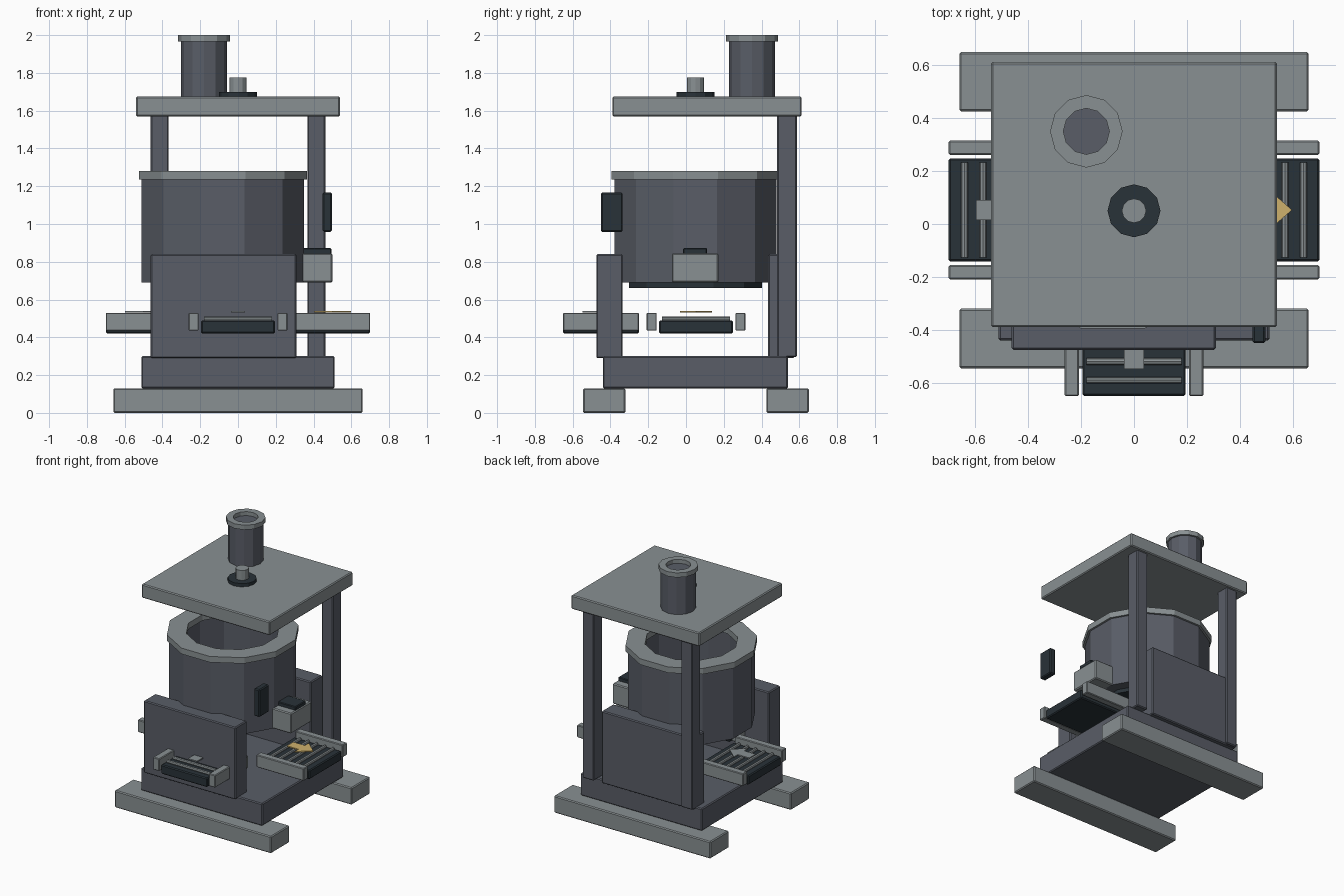
import bpy, bmesh, math
from mathutils import Matrix, Vector

if "Cube" in bpy.data.objects:
    bpy.data.objects.remove(bpy.data.objects["Cube"])


def material(name, rgb):
    m = bpy.data.materials.new(name)
    m.use_nodes = True
    m.diffuse_color = (*rgb, 1)
    bsdf = next(n for n in m.node_tree.nodes if n.type == "BSDF_PRINCIPLED")
    bsdf.inputs["Base Color"].default_value = (*rgb, 1)
    bsdf.inputs["Roughness"].default_value = 0.7
    return m


LIGHT = material("light_grey", (0.25, 0.28, 0.29))
STEEL = material("steel_grey", (0.10, 0.11, 0.135))
DARK = material("near_black", (0.022, 0.032, 0.04))
GOLD = material("dull_yellow", (0.62, 0.44, 0.15))


def finish(name, bm, mat, matrix=Matrix(), bevel=0):
    bmesh.ops.recalc_face_normals(bm, faces=bm.faces)
    mesh = bpy.data.meshes.new(name)
    bm.to_mesh(mesh)
    bm.free()
    mesh.materials.append(mat)
    ob = bpy.data.objects.new(name, mesh)
    ob.matrix_world = matrix
    bpy.context.collection.objects.link(ob)
    if bevel:
        mod = ob.modifiers.new("edge_bevel", "BEVEL")
        mod.width = bevel
        mod.segments = 1
    return ob


def box(name, x, y, z, mat, matrix=Matrix(), bevel=0.007):
    """Box from (min, max) pairs on each axis."""
    bm = bmesh.new()
    bmesh.ops.create_cube(bm, size=1)
    for v in bm.verts:
        v.co = Vector(sum(p) / 2 + c * (p[1] - p[0]) for c, p in zip(v.co, (x, y, z)))
    return finish(name, bm, mat, matrix, bevel)


def lathe(name, centre, profile, mat, sides=12, phase=0.0, closed=False):
    """Spin an (r, z) profile about a vertical axis."""
    bm = bmesh.new()
    start = Matrix.Rotation(phase, 3, "Z")
    verts = [bm.verts.new(start @ Vector((r, 0, z))) for r, z in profile]
    edges = [bm.edges.new(p) for p in zip(verts, verts[1:])]
    if closed:
        edges.append(bm.edges.new((verts[-1], verts[0])))
    bmesh.ops.spin(bm, geom=verts + edges, cent=(0, 0, 0), axis=(0, 0, 1),
                   angle=math.tau, steps=sides)
    bmesh.ops.remove_doubles(bm, verts=bm.verts, dist=0.0005)
    return finish(name, bm, mat, Matrix.Translation((*centre, 0)))


def disc(name, centre, r, z0, z1, mat, **kw):
    return lathe(name, centre, [(0, z0), (r, z0), (r, z1), (0, z1)], mat, **kw)


def ring(name, centre, r_in, r_out, z0, z1, mat, **kw):
    profile = [(r_in, z0), (r_out, z0), (r_out, z1), (r_in, z1)]
    return lathe(name, centre, profile, mat, closed=True, **kw)


def arrow(name, direction, mat, matrix):
    """Thin arrow plate along local x, pointing out (1) or in (-1)."""
    outline = [(-0.097, -0.038), (0, -0.038), (0, -0.085), (0.097, 0),
               (0, 0.085), (0, 0.038), (-0.097, 0.038)]
    bm = bmesh.new()
    face = bm.faces.new([bm.verts.new((direction * x, y, 0.531)) for x, y in outline])
    top = bmesh.ops.extrude_face_region(bm, geom=[face])["geom"]
    for v in top:
        if isinstance(v, bmesh.types.BMVert):
            v.co.z += 0.009
    finish(name, bm, mat, matrix)


def conveyor(side, centre, angle, direction, arrow_mat):
    """Roller tray whose local x runs outwards."""
    m = Matrix.Translation((*centre, 0)) @ Matrix.Rotation(angle, 4, "Z")
    box(side + "_conveyor_bed", (-0.2, 0.2), (-0.195, 0.195), (0.42, 0.49), DARK, m)
    for label, s in (("a", -1), ("b", 1)):
        y = s * 0.235
        box(f"{side}_conveyor_rail_{label}", (-0.2, 0.2), (y - 0.027, y + 0.027),
            (0.435, 0.53), LIGHT, m, 0.005)
    for i in range(5):
        bm = bmesh.new()
        place = Matrix.Translation(((i - 2) * 0.07, 0, 0.497)) @ Matrix.Rotation(math.pi / 2, 4, "X")
        bmesh.ops.create_cone(bm, cap_ends=True, segments=8, radius1=0.013, radius2=0.013,
                              depth=0.36, matrix=place)
        finish(f"{side}_conveyor_roller_{i + 1}", bm, LIGHT, m)
    arrow(side + "_flow_arrow", direction, arrow_mat, m)


# Feet and base
box("front_foot", (-0.66, 0.66), (-0.545, -0.32), (0, 0.13), LIGHT)
box("back_foot", (-0.66, 0.66), (0.425, 0.65), (0, 0.13), LIGHT)
box("base_plate", (-0.512, 0.512), (-0.44, 0.54), (0.13, 0.30), STEEL)

# Side panels around the drum
box("front_panel", (-0.463, 0.31), (-0.475, -0.335), (0.29, 0.84), STEEL)
box("back_panel", (-0.463, 0.31), (0.435, 0.575), (0.29, 0.84), STEEL)

# Posts and roof plate
for label, x in (("right", -0.415), ("left", 0.415)):
    box(label + "_post", (x - 0.048, x + 0.048), (0.483, 0.588), (0.295, 1.58), STEEL)
box("roof_plate", (-0.54, 0.54), (-0.39, 0.612), (1.57, 1.675), LIGHT)

# Hollow drum with rim and underside disc
DRUM = (-0.08, 0.05)
HALF = math.pi / 12
lathe("drum", DRUM, [(0, 0.69), (0.445, 0.69), (0.445, 1.25), (0.35, 1.25), (0.35, 0.75), (0, 0.75)],
      STEEL, phase=HALF)
ring("drum_rim", DRUM, 0.325, 0.461, 1.235, 1.28, LIGHT, phase=HALF)
disc("drum_underside", DRUM, 0.365, 0.66, 0.692, DARK, phase=HALF)

# Roof chimney and knob
CHIMNEY = (-0.18, 0.35)
disc("chimney", CHIMNEY, 0.122, 1.67, 1.97, STEEL)
ring("chimney_rim", CHIMNEY, 0.087, 0.137, 1.965, 2.0, LIGHT)
disc("knob_base", (0, 0.05), 0.1, 1.67, 1.7, DARK)
disc("knob", (0, 0.05), 0.046, 1.7, 1.775, LIGHT)

# Control box and display
box("control_box", (0.28, 0.5), (-0.075, 0.172), (0.69, 0.845), LIGHT)
box("control_box_lid", (0.335, 0.495), (-0.015, 0.112), (0.84, 0.872), DARK, bevel=0.005)
box("display_panel", (0.448, 0.497), (-0.45, -0.335), (0.958, 1.167), DARK)

# Conveyors on three sides
conveyor("left", (0.5, 0.053), 0, 1, GOLD)
conveyor("right", (-0.5, 0.053), math.pi, -1, LIGHT)
conveyor("front", (0, -0.45), -math.pi / 2, -1, LIGHT)
